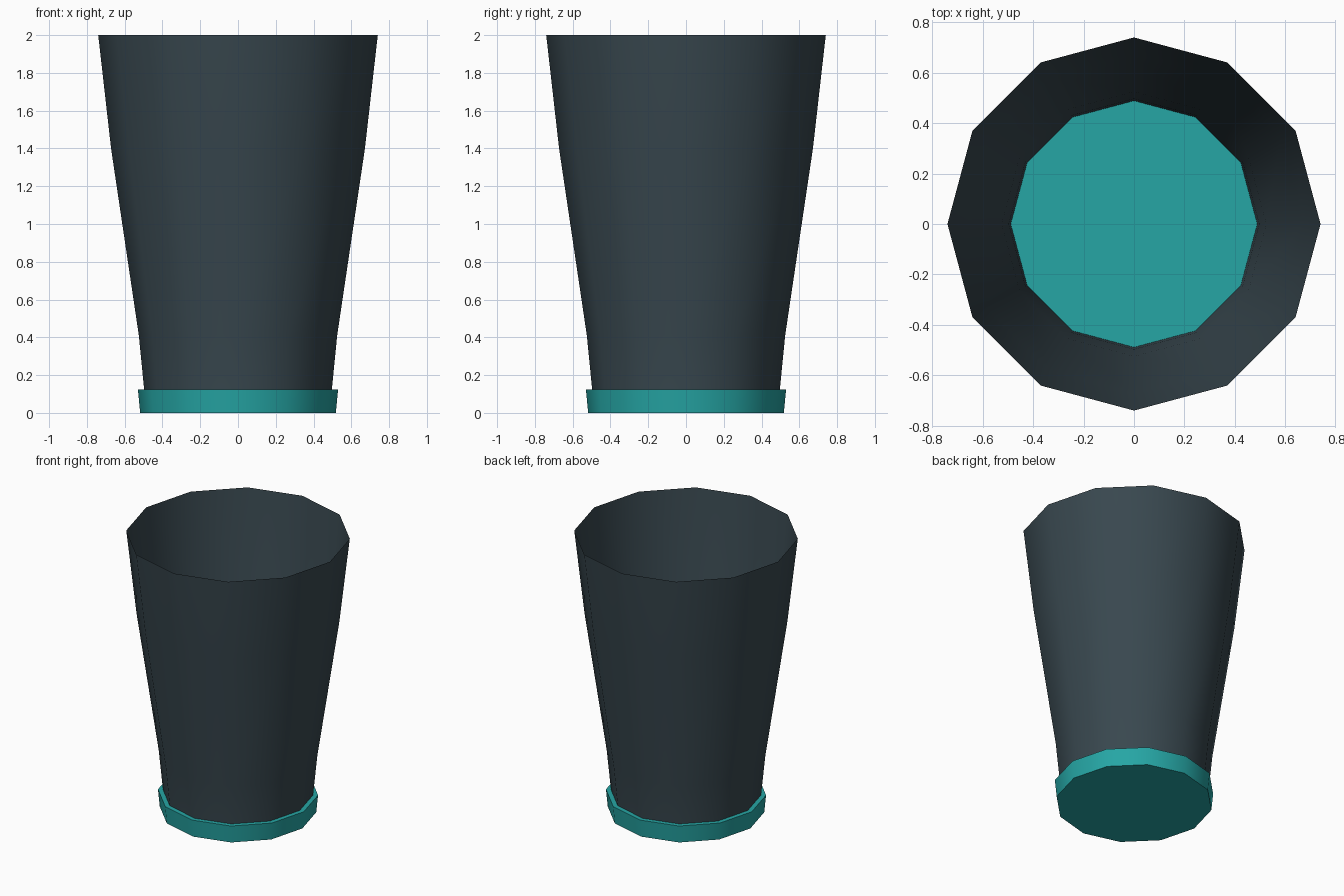
import bpy, bmesh, math

if "Cube" in bpy.data.objects:
    bpy.data.objects.remove(bpy.data.objects["Cube"])

SIDES = 12

def material(name, rgb):
    m = bpy.data.materials.new(name)
    m.diffuse_color = (*rgb, 1)
    m.use_nodes = True
    m.node_tree.nodes["Principled BSDF"].inputs["Base Color"].default_value = m.diffuse_color
    return m

def lathe(name, profile, mat, cap_bottom=False):
    """Spin (radius, z) points into a twelve-sided shell."""
    bm = bmesh.new()
    rings = [[bm.verts.new((r * math.cos(2 * math.pi * i / SIDES),
                            r * math.sin(2 * math.pi * i / SIDES), z))
              for i in range(SIDES)] for r, z in profile]
    for a, b in zip(rings, rings[1:]):
        for i in range(SIDES):
            j = (i + 1) % SIDES
            bm.faces.new((a[i], a[j], b[j], b[i]))
    if cap_bottom:
        bm.faces.new(rings[0][::-1])
    mesh = bpy.data.meshes.new(name)
    bm.to_mesh(mesh)
    bm.free()
    mesh.materials.append(mat)
    obj = bpy.data.objects.new(name, mesh)
    bpy.context.collection.objects.link(obj)
    bpy.ops.object.select_all(action='DESELECT')
    obj.select_set(True)
    bpy.context.view_layer.objects.active = obj
    bpy.ops.object.shade_smooth_by_angle(angle=math.radians(40))
    return obj

slate = material("dark slate", (0.040, 0.064, 0.078))
teal = material("teal", (0.019, 0.381, 0.376))

# Open tapered cup wall, a single thin sheet
lathe("cup_wall", [(0.489, 0.005), (0.497, 0.125), (0.525, 0.41), (0.672, 1.4), (0.74, 2.0)], slate)

# Base band with closed bottom (also the cup floor) and a narrow ledge
lathe("base_band", [(0.518, 0.0), (0.53, 0.125), (0.497, 0.125)], teal, cap_bottom=True)
